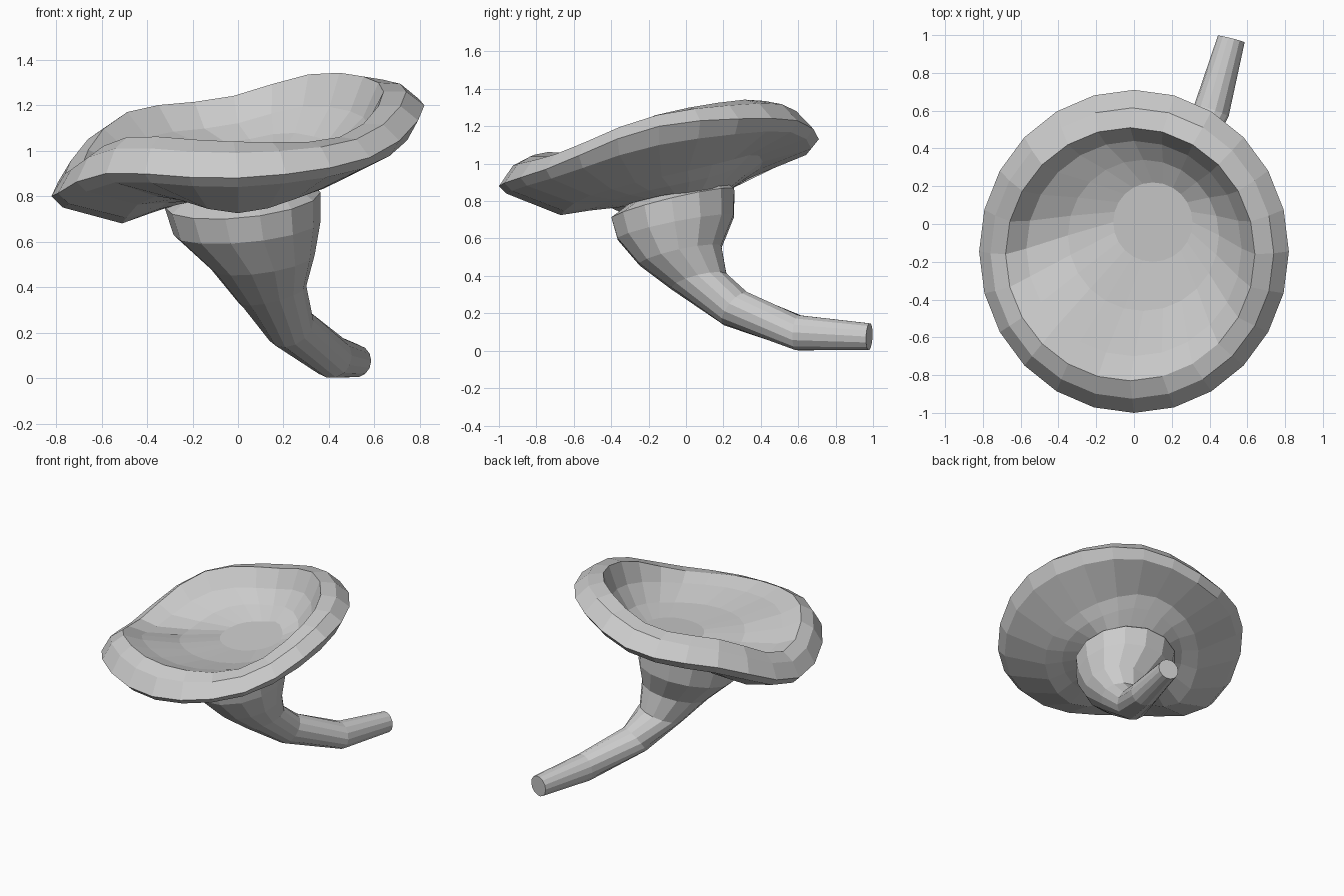
import bpy, bmesh
from math import sin, cos, pi
from mathutils import Vector


def wave(vals, t):
    """Closed Catmull-Rom curve through evenly spaced values, t in 0..1."""
    n = len(vals)
    f = t * n
    i = int(f)
    u = f - i
    a, b, c, d = (vals[(i + k) % n] for k in (-1, 0, 1, 2))
    return b + 0.5 * u * (c - a + u * (2*a - 5*b + 4*c - d + u * (3*(b - c) + d - a)))


def crest(t):
    """Small extra hump of the cap at the back right."""
    return 0.03 * max(0, cos(2 * pi * (t - 0.185))) ** 12


def loft(name, rings, cap_start=False, cap_end=False):
    """Skin a list of equal point rings."""
    bm = bmesh.new()
    loops = [[bm.verts.new(p) for p in r] for r in rings]
    n = len(loops[0])
    for a, b in zip(loops, loops[1:]):
        for i in range(n):
            j = (i + 1) % n
            bm.faces.new((a[i], a[j], b[j], b[i]))
    if cap_start:
        bm.faces.new(loops[0])
    if cap_end:
        bm.faces.new(loops[-1])
    bmesh.ops.recalc_face_normals(bm, faces=bm.faces)
    me = bpy.data.meshes.new(name)
    bm.to_mesh(me)
    bm.free()
    ob = bpy.data.objects.new(name, me)
    bpy.context.collection.objects.link(ob)
    return ob


# Wavy cap: centre x, centre y, radius x, radius y, heights every 45 degrees from +x
CAP = [
    (0.10, 0.01, 0.21, 0.21, [0.97, 0.98, 0.98, 0.97, 0.95, 0.95, 0.95, 0.96]),   # bowl floor
    (0.05, -0.06, 0.40, 0.40, [1.02, 1.05, 1.04, 1.01, 0.92, 0.96, 0.96, 0.97]),
    (0.00, -0.13, 0.57, 0.57, [1.12, 1.18, 1.11, 1.06, 0.91, 1.01, 1.00, 1.02]),
    (-0.02, -0.16, 0.66, 0.67, [1.26, 1.33, 1.23, 1.17, 0.95, 1.06, 1.04, 1.06]),  # inner crease
    (-0.01, -0.155, 0.75, 0.77, [1.26, 1.31, 1.22, 1.13, 0.90, 1.01, 0.99, 1.05]),  # lip top
    (0.00, -0.145, 0.82, 0.855, [1.20, 1.23, 1.12, 1.04, 0.80, 0.90, 0.88, 0.97]), # outer rim
    (0.00, -0.145, 0.77, 0.815, [1.10, 1.16, 1.07, 0.98, 0.75, 0.86, 0.84, 0.92]), # under lip
    (0.00, -0.13, 0.51, 0.54, [0.93, 1.01, 1.00, 0.87, 0.68, 0.80, 0.725, 0.83]),
    (0.03, -0.09, 0.40, 0.42, [0.88, 0.94, 0.94, 0.85, 0.73, 0.79, 0.75, 0.81]),
    (0.05, -0.06, 0.28, 0.27, [0.84, 0.84, 0.84, 0.81, 0.78, 0.78, 0.77, 0.80]),   # meets stem
]
N = 24
loft("cap", [[(cx + rx * cos(2*pi*i/N), cy + ry * sin(2*pi*i/N), wave(z, i / N) + crest(i / N))
              for i in range(N)] for cx, cy, rx, ry, z in CAP], cap_start=True)

# Curved stem: centre, direction of travel, radius
STEM = [
    ((0.03, -0.04, 0.83), (0.08, 0.20, -1), 0.28),
    ((0.02, -0.07, 0.785), (0.10, 0.24, -1), 0.345),
    ((0.04, -0.055, 0.66), (0.10, 0.20, -1), 0.325),
    ((0.11, -0.03, 0.51), (0.15, 0.22, -1), 0.23),
    ((0.15, 0.07, 0.37), (0.25, 0.25, -1), 0.155),
    ((0.23, 0.265, 0.225), (0.40, 0.75, -0.60), 0.11),
    ((0.41, 0.60, 0.096), (0.35, 1.0, -0.08), 0.096),
    ((0.515, 0.98, 0.075), (0.25, 1.0, -0.05), 0.073),
]


def disc(c, d, r, n=14):
    d = Vector(d).normalized()
    u = (Vector((1, 0, 0)) - d * d.x).normalized()
    v = d.cross(u)
    return [Vector(c) + r * (u * cos(2*pi*i/n) + v * sin(2*pi*i/n)) for i in range(n)]


loft("stem", [disc(*s) for s in STEM], cap_end=True)
